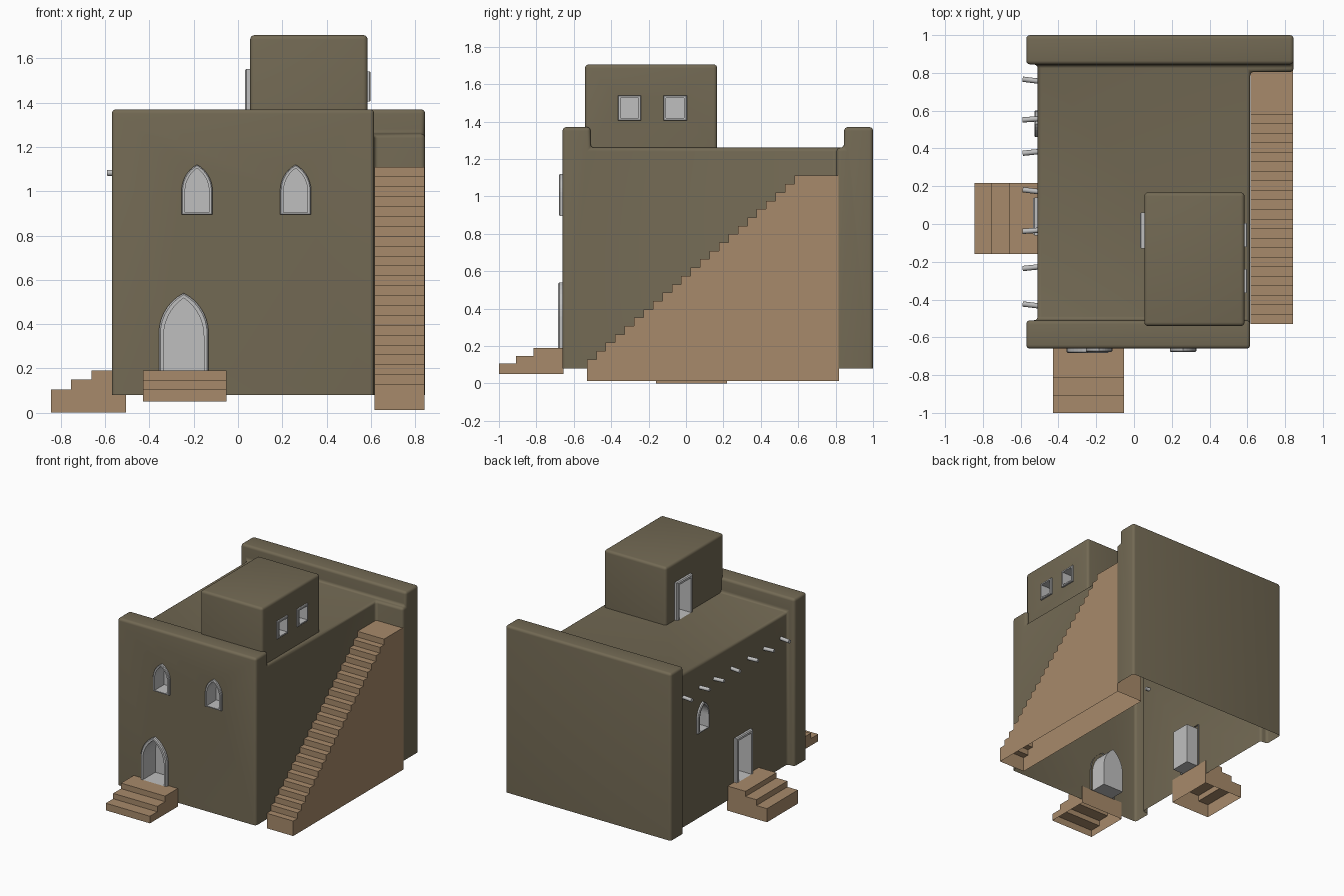
import bpy, bmesh, math
from mathutils import Vector, Matrix

if "Cube" in bpy.data.objects:
    bpy.data.objects.remove(bpy.data.objects["Cube"])

def material(name, rgb):
    m = bpy.data.materials.new(name)
    m.diffuse_color = (*rgb, 1)
    m.use_nodes = True
    m.node_tree.nodes["Principled BSDF"].inputs["Base Color"].default_value = m.diffuse_color
    return m

CLAY = material("adobe clay", (0.17, 0.142, 0.088))
TAN = material("tan steps", (0.39, 0.255, 0.145))
GREY = material("pale grey trim", (0.52, 0.52, 0.52))

def finish(name, bm, mats):
    bmesh.ops.recalc_face_normals(bm, faces=bm.faces)
    me = bpy.data.meshes.new(name)
    bm.to_mesh(me)
    bm.free()
    for m in mats:
        me.materials.append(m)
    ob = bpy.data.objects.new(name, me)
    bpy.context.collection.objects.link(ob)
    return ob

# ---------- adobe shells ----------
def shell(xs, ys, zs, filled):
    """Outer skin of the filled cells of an uneven grid."""
    bm = bmesh.new()
    for (i, j), top in filled.items():
        for k in range(top):
            lo = (xs[i], ys[j], zs[k])
            hi = (xs[i + 1], ys[j + 1], zs[k + 1])
            for ax in range(3):
                for side in (0, 1):
                    n = [i, j, k]
                    n[ax] += 2 * side - 1
                    if n[2] >= 0 and filled.get((n[0], n[1]), 0) > n[2]:
                        continue
                    b, c = (ax + 1) % 3, (ax + 2) % 3
                    loop = []
                    for p, q in ((0, 0), (1, 0), (1, 1), (0, 1)):
                        co = [0, 0, 0]
                        co[ax] = (lo, hi)[side][ax]
                        co[b] = (lo, hi)[p][b]
                        co[c] = (lo, hi)[q][c]
                        loop.append(bm.verts.new(co))
                    bm.faces.new(loop)
    bmesh.ops.remove_doubles(bm, verts=bm.verts, dist=1e-4)
    bmesh.ops.recalc_face_normals(bm, faces=bm.faces)
    bmesh.ops.dissolve_limit(bm, angle_limit=0.02, verts=bm.verts, edges=bm.edges)
    return bm

def round_edges(bm, z0, width):
    es = [e for e in bm.edges if e.calc_face_angle(0) > 0.5
          and not all(v.co.z < z0 + 1e-4 for v in e.verts)]
    bmesh.ops.bevel(bm, geom=es, offset=width, segments=4, profile=0.5,
                    affect='EDGES', clamp_overlap=True)

# ---------- openings ----------
def outline(w, h, arched, v0=0.0):
    if not arched:
        return [(-w / 2, v0), (w / 2, v0), (w / 2, h), (-w / 2, h)]
    s = v0 + (h - v0) * 0.48
    d, n = h - s, 7
    r = ((w / 2) ** 2 + d * d) / w
    top = math.asin(min(1, d / r))
    right = [(w / 2 - r + r * math.cos(top * i / n), s + r * math.sin(top * i / n))
             for i in range(n)]
    return ([(-w / 2, v0), (w / 2, v0)] + right + [(0, h)]
            + [(-x, z) for x, z in reversed(right)])

def loop_at(bm, pts, origin, u, n, depth):
    return [bm.verts.new(Vector(origin) + u * a + Vector((0, 0, b)) + n * depth)
            for a, b in pts]

def bridge(bm, a, b):
    for i in range(len(a)):
        j = (i + 1) % len(a)
        bm.faces.new((a[i], a[j], b[j], b[i]))

def add_openings(bm_host, name, z0, openings):
    """Cut recesses into a shell, add trim frames, then open its underside."""
    host = finish(name, bm_host, [CLAY, GREY])
    cut = bmesh.new()
    for label, origin, n, w, h, arched, sill, t, out, deep in openings:
        n = Vector(n)
        u = Vector((0, 0, 1)).cross(n)
        inner = outline(w - 2 * t, h - t, arched, sill)
        outer = outline(w, h, arched)
        a = loop_at(cut, inner, origin, u, n, -deep)
        b = loop_at(cut, inner, origin, u, n, 0.05)
        bridge(cut, a, b)
        cut.faces.new(a)
        cut.faces.new(b)
        fr = bmesh.new()
        loops = [loop_at(fr, p, origin, u, n, d) for p, d in
                 ((outer, -0.01), (outer, out * 0.7), (outline(w - t * .6, h - t * .3, arched, sill * .3), out),
                  (inner, out), (inner, -0.01))]
        for p, q in zip(loops, loops[1:]):
            bridge(fr, p, q)
        finish(label, fr, [GREY])
    cutter = finish(name + "_cutter", cut, [CLAY, GREY])
    cutter.hide_render = True
    for p in cutter.data.polygons:
        p.material_index = 1
    mod = host.modifiers.new("cut", 'BOOLEAN')
    mod.operation, mod.solver, mod.object = 'DIFFERENCE', 'EXACT', cutter
    bpy.context.view_layer.update()
    dg = bpy.context.evaluated_depsgraph_get()
    me = bpy.data.meshes.new_from_object(host.evaluated_get(dg))
    host.modifiers.clear()
    host.data = me
    bpy.data.objects.remove(cutter)
    bm = bmesh.new()
    bm.from_mesh(me)
    under = [f for f in bm.faces if all(v.co.z < z0 + 1e-4 for v in f.verts)]
    bmesh.ops.delete(bm, geom=under, context='FACES')
    bm.to_mesh(me)
    bm.free()
    bpy.ops.object.select_all(action='DESELECT')
    host.select_set(True)
    bpy.context.view_layer.objects.active = host
    bpy.ops.object.shade_smooth_by_angle(angle=math.radians(35))

FRONT, LEFT, RIGHT = (0, -1, 0), (-1, 0, 0), (1, 0, 0)

# main house: front and back parapet walls with a lower roof between
house = shell([-0.57, -0.51, 0.615, 0.845], [-0.66, -0.51, 0.805, 0.845, 1.0], [0.08, 1.26, 1.37],
              {(0, 0): 2, (1, 0): 2, (1, 1): 1, (1, 2): 1, (2, 2): 1,
               (0, 3): 2, (1, 3): 2, (2, 3): 2})
round_edges(house, 0.08, 0.027)
add_openings(house, "house_walls", 0.08, [
    ("front_door_frame", (-0.245, -0.66, 0.19), FRONT, 0.225, 0.35, True, 0.0, 0.022, 0.024, 0.13),
    ("front_window_frame_left", (-0.185, -0.66, 0.895), FRONT, 0.14, 0.225, True, 0.01, 0.016, 0.018, 0.10),
    ("front_window_frame_right", (0.26, -0.66, 0.895), FRONT, 0.14, 0.225, True, 0.01, 0.016, 0.018, 0.10),
    ("side_door_frame", (-0.51, 0.04, 0.19), LEFT, 0.20, 0.34, False, 0.0, 0.022, 0.024, 0.10),
    ("side_window_frame", (-0.51, 0.53, 0.74), LEFT, 0.14, 0.225, True, 0.01, 0.016, 0.018, 0.10)])

# rooftop room
room = shell([0.055, 0.585], [-0.54, 0.167], [1.25, 1.705], {(0, 0): 1})
round_edges(room, 1.25, 0.02)
add_openings(room, "rooftop_room", 1.25, [
    ("roof_window_frame_front", (0.585, -0.302, 1.405), RIGHT, 0.125, 0.135, False, 0.014, 0.014, 0.014, 0.08),
    ("roof_window_frame_back", (0.585, -0.058, 1.405), RIGHT, 0.125, 0.135, False, 0.014, 0.014, 0.014, 0.08),
    ("roof_door_frame", (0.055, -0.035, 1.262), LEFT, 0.19, 0.29, False, 0.0, 0.022, 0.024, 0.10)])

# ---------- stairs, open underneath ----------
def stairs(name, base, starts, tops, end, w0, w1, along):
    prof = [(starts[0], base)]
    for i, top in enumerate(tops):
        prof += [(starts[i], top), (starts[i + 1] if i + 1 < len(starts) else end, top)]
    prof.append((end, base))
    bm = bmesh.new()
    sides = []
    for w in (w0, w1):
        sides.append([bm.verts.new((w, a, z) if along == 'y' else (a, w, z)) for a, z in prof])
        bm.faces.new(sides[-1])
    a, b = sides
    for i in range(len(a) - 1):
        bm.faces.new((a[i], a[i + 1], b[i + 1], b[i]))
    finish(name, bm, [TAN])

stairs("front_steps", 0.05, [-1, -0.91, -0.815], [0.105, 0.147, 0.19], -0.655, -0.43, -0.053, 'y')
stairs("side_steps", 0.0, [-0.845, -0.755, -0.662], [0.105, 0.15, 0.19], -0.505, -0.16, 0.218, 'x')
N = 22
stairs("roof_staircase", 0.012, [-0.53 + 1.11 * i / N for i in range(N + 1)],
       [0.128 + 0.982 * i / N for i in range(N + 1)], 0.818, 0.617, 0.843, 'y')

# ---------- roof beams poking out of the left wall ----------
for i, y in enumerate((0.76, 0.555, 0.38, 0.175, -0.035, -0.23, -0.43)):
    bm = bmesh.new()
    bmesh.ops.create_cone(bm, cap_ends=True, segments=10, radius1=0.014, radius2=0.014, depth=0.11)
    tilt = Matrix.Rotation(math.radians((-7, 4, 6)[i % 3]), 4, 'Z')
    bm.transform(Matrix.Translation((-0.535, y, 1.083)) @ tilt @ Matrix.Rotation(math.pi / 2, 4, 'Y'))
    beam = finish("roof_beam_%d" % (i + 1), bm, [GREY])
    for p in beam.data.polygons:
        p.use_smooth = len(p.vertices) == 4
